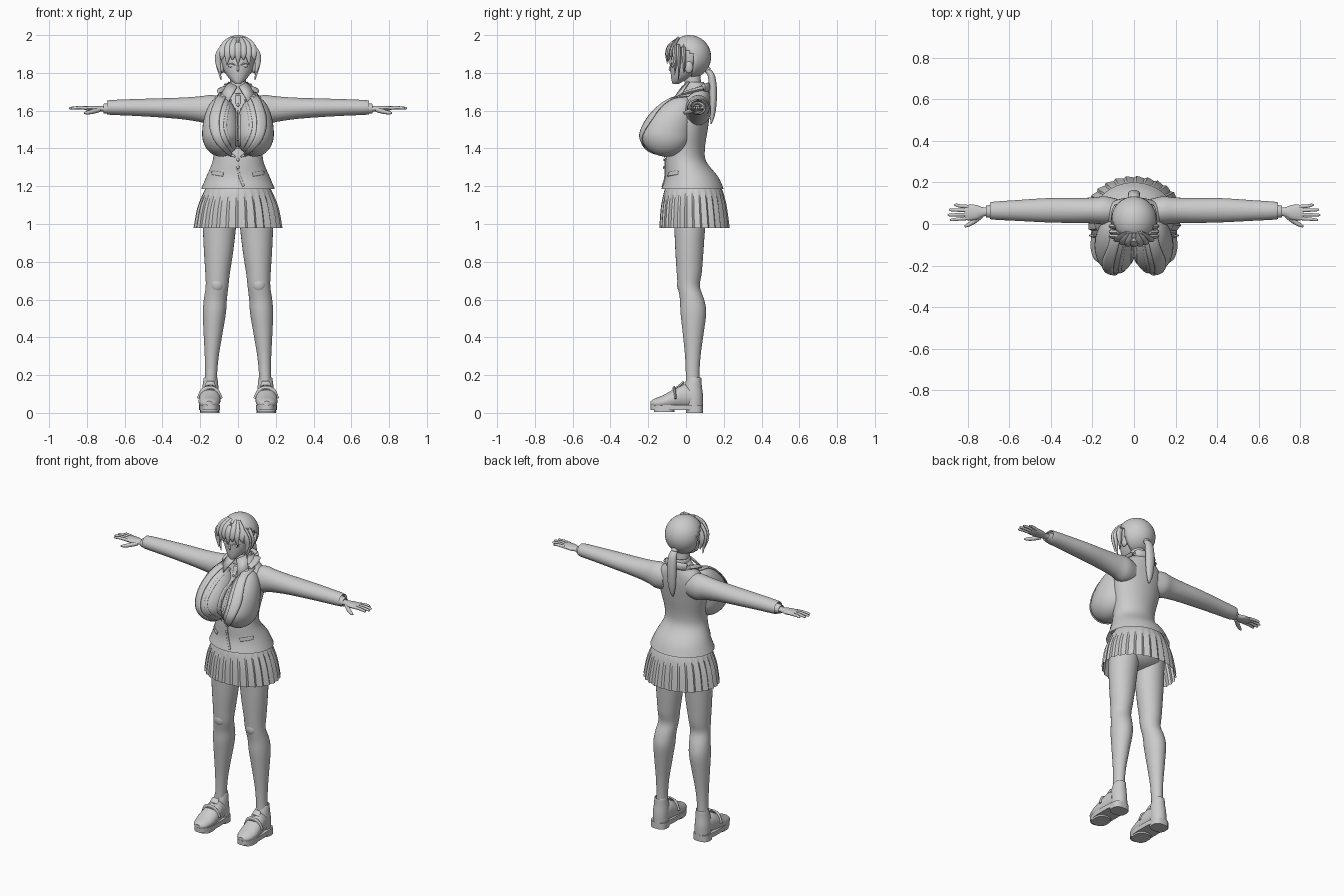
import bpy, bmesh, math
from mathutils import Vector
from mathutils.bvhtree import BVHTree

if "Cube" in bpy.data.objects:
    bpy.data.objects.remove(bpy.data.objects["Cube"])

GREY = bpy.data.materials.new("plain_grey")
GREY.use_nodes = True
GREY.diffuse_color = (0.6, 0.6, 0.6, 1)
GREY.node_tree.nodes["Principled BSDF"].inputs["Base Color"].default_value = (0.6, 0.6, 0.6, 1)


def finish(name, bm, mirror=False, angle=40, thick=0):
    bmesh.ops.recalc_face_normals(bm, faces=bm.faces)
    mesh = bpy.data.meshes.new(name)
    bm.to_mesh(mesh)
    bm.free()
    mesh.materials.append(GREY)
    ob = bpy.data.objects.new(name, mesh)
    bpy.context.collection.objects.link(ob)
    bpy.ops.object.select_all(action='DESELECT')
    ob.select_set(True)
    bpy.context.view_layer.objects.active = ob
    bpy.ops.object.shade_smooth_by_angle(angle=math.radians(angle))
    if thick:
        ob.modifiers.new("thickness", 'SOLIDIFY').thickness = thick
    if mirror:
        mod = ob.modifiers.new("mirror", 'MIRROR')
        mod.use_mirror_merge = False
    return ob


def spline(rows, steps=4):
    """Smooth interpolation through rows of numbers."""
    rows = [Vector(r) for r in rows]
    out = []
    for i in range(len(rows) - 1):
        p0, p1 = rows[max(i - 1, 0)], rows[i]
        p2, p3 = rows[i + 1], rows[min(i + 2, len(rows) - 1)]
        for k in range(steps):
            t = k / steps
            m1, m2 = (p2 - p0) / 2, (p3 - p1) / 2
            out.append(p1 * (2*t**3 - 3*t*t + 1) + m1 * (t**3 - 2*t*t + t)
                       + p2 * (3*t*t - 2*t**3) + m2 * (t**3 - t*t))
    return out + [rows[-1]]


def bridge(bm, loops, closed=True):
    for a, b in zip(loops, loops[1:]):
        n = len(a)
        for i in range(n if closed else n - 1):
            j = (i + 1) % n
            bm.faces.new((a[i], a[j], b[j], b[i]))


def loft(name, rows, axis='z', n=32, caps=(True, True), shape=None, steps=4, **kw):
    """Rows are (position, centre u, centre v, radius u, radius v) along an axis."""
    bm = bmesh.new()
    loops = []
    for t, cu, cv, ru, rv in spline(rows, steps):
        loop = []
        for i in range(n):
            a = math.tau * i / n
            k = shape(i, t) if shape else 1
            u, v = cu + ru * k * math.cos(a), cv + rv * k * math.sin(a)
            loop.append(bm.verts.new({'z': (u, v, t), 'x': (t, u, v), 'y': (u, t, v)}[axis]))
        loops.append(loop)
    bridge(bm, loops)
    for use, loop in zip(caps, (loops[0], loops[-1])):
        if use:
            bm.faces.new(loop)
    return finish(name, bm, **kw)


def tube(name, rows, flat=1.0, n=10, **kw):
    """Tapered tube; rows are (x, y, z, radius)."""
    bm = bmesh.new()
    pts = spline(rows)
    loops = []
    for i, p in enumerate(pts):
        d = (pts[min(i + 1, len(pts) - 1)] - pts[max(i - 1, 0)]).to_3d().normalized()
        ref = Vector((0, 1, 0)) if abs(d.y) < 0.8 else Vector((0, 0, 1))
        u = d.cross(ref).normalized()
        v = d.cross(u)
        loops.append([bm.verts.new(p.to_3d() + p[3] * (u * math.cos(math.tau * k / n)
                      + v * flat * math.sin(math.tau * k / n))) for k in range(n)])
    bridge(bm, loops)
    bm.faces.new(loops[0])
    bm.faces.new(loops[-1])
    return finish(name, bm, **kw)


def ball(name, centre, size, edit=None, **kw):
    bm = bmesh.new()
    bmesh.ops.create_uvsphere(bm, u_segments=32, v_segments=20, radius=1)
    if edit:
        edit(bm)
    for v in bm.verts:
        v.co = Vector(centre) + v.co * Vector(size)
    return finish(name, bm, **kw)


# Jacket body and bust
torso = loft("jacket_body", [(1.185, 0, .035, .195, .165), (1.25, 0, .03, .168, .14),
             (1.33, 0, 0, .135, .108), (1.4, 0, 0, .132, .1), (1.5, 0, .015, .15, .1),
             (1.59, 0, .035, .16, .092), (1.65, 0, .05, .145, .078), (1.7, 0, .055, .09, .068),
             (1.735, 0, .055, .055, .055)], n=48, caps=(False, True))


def bust_shape(bm):
    for v in bm.verts:
        if v.co.z > 0:
            v.co.y += .62 * v.co.z ** 1.3
            v.co.z *= 1.7


busts = [ball(name, (s * .09, -.105, 1.475), (.1, .133, .118), bust_shape)
         for name, s in (("left_bust", 1), ("right_bust", -1))]

# Surface of the jacket, used to lay the tailored details on the cloth
verts, polys = [], []
for ob in [torso] + busts:
    base = len(verts)
    verts += [v.co.copy() for v in ob.data.vertices]
    polys += [[base + i for i in p.vertices] for p in ob.data.polygons]
cloth = BVHTree.FromPolygons(verts, polys)


def on_cloth(x, z, lift):
    hit = cloth.ray_cast(Vector((x, -1, z)), Vector((0, 1, 0)))[0]
    return Vector((x, (hit.y if hit else 0) - lift, z))


def ribbon(name, rows, lift=.005, mirror=True):
    """Cloth strip; rows are (x, z, half width)."""
    bm = bmesh.new()
    pts = spline(rows, 6)
    loops = []
    for i, p in enumerate(pts):
        d = pts[min(i + 1, len(pts) - 1)] - pts[max(i - 1, 0)]
        side = Vector((d[1], -d[0])).normalized()
        loops.append([bm.verts.new(on_cloth(p[0] + side.x * p[2] * k, p[1] + side.y * p[2] * k, lift))
                      for k in (-1, -.5, 0, .5, 1)])
    bridge(bm, loops, closed=False)
    return finish(name, bm, mirror=mirror, thick=.006)


# Lapels, shirt front, pockets and buttons
ribbon("jacket_lapel", [(.075, 1.69, .02), (.105, 1.63, .022), (.125, 1.54, .026),
                        (.105, 1.45, .02), (.05, 1.38, .01), (.015, 1.355, .004)])
ribbon("waistcoat_edge", [(.04, 1.66, .006), (.06, 1.58, .008), (.065, 1.5, .008), (.02, 1.39, .005)])
ribbon("button_placket", [(0, 1.68, .012), (0, 1.55, .012), (0, 1.4, .012)], mirror=False)
ribbon("jacket_closing", [(0, 1.35, .006), (.004, 1.27, .006), (.03, 1.2, .006)], mirror=False)
ribbon("pocket_flap", [(.08, 1.262, .01), (.14, 1.272, .01)])
for i, z in enumerate((1.63, 1.57, 1.51, 1.45, 1.34, 1.3)):
    ball(f"button_{i + 1}", on_cloth(0, z, .009), (.008, .004, .008))

# Collars and neck
loft("neck", [(1.66, 0, .045, .05, .05), (1.72, 0, .04, .042, .043), (1.8, 0, .03, .042, .045)])
loft("shirt_collar", [(1.69, 0, .045, .068, .064), (1.72, 0, .045, .058, .058),
                      (1.752, 0, .045, .05, .05)], caps=(False, False), thick=.006)
tube("jacket_collar", [(0, .118, 1.725, .024), (.055, .105, 1.722, .024), (.088, .05, 1.71, .022),
                       (.085, -.01, 1.69, .02), (.07, -.05, 1.66, .012)], flat=.5, mirror=True)
bm = bmesh.new()
bm.faces.new([bm.verts.new(c) for c in ((.004, -.018, 1.725), (.05, .02, 1.75),
                                       (.085, -.02, 1.69), (.05, -.075, 1.645))])
finish("collar_point", bm, mirror=True, thick=.006)

# Sleeves, cuffs and hands
loft("sleeve", [(.08, .06, 1.6, .06, .07), (.14, .065, 1.603, .068, .08), (.2, .065, 1.608, .062, .068),
                (.3, .065, 1.612, .06, .057), (.42, .066, 1.615, .058, .05), (.56, .065, 1.617, .05, .044),
                (.685, .064, 1.617, .042, .038), (.68, .064, 1.617, .034, .03)], axis='x', mirror=True)
loft("shirt_cuff", [(.66, .062, 1.613, .031, .028), (.708, .06, 1.611, .029, .026),
                    (.706, .06, 1.611, .022, .02)], axis='x', mirror=True)
loft("palm", [(.69, .06, 1.61, .02, .016), (.725, .058, 1.61, .022, .015), (.76, .056, 1.611, .036, .015),
              (.8, .055, 1.613, .037, .012), (.815, .055, 1.614, .033, .008)], axis='x', n=20, mirror=True)
for name, y, reach in (("index_finger", .028, .885), ("middle_finger", .046, .895),
                       ("ring_finger", .065, .89), ("little_finger", .083, .865)):
    tip = .055 + (y - .055) * 1.3
    tube(name, [(.795, y, 1.613, .0095), (.84, (y + tip) / 2, 1.616, .0085),
                (reach - .01, tip, 1.613, .007), (reach, tip, 1.612, .003)], mirror=True)
tube("thumb", [(.735, .04, 1.605, .013), (.77, .012, 1.595, .012), (.8, -.006, 1.589, .009),
               (.815, -.012, 1.587, .004)], mirror=True)

# Pleated skirt with one sharp fold per group of four points
def pleat(i, z):
    return 1 + (0, .015, .03, .045)[i % 4] * min(1, (1.22 - z) / .12) - .02


loft("pleated_skirt", [(1.22, 0, .035, .155, .135), (1.17, 0, .04, .182, .157),
                       (1.08, 0, .042, .212, .172), (.98, 0, .045, .23, .182)],
     n=112, caps=(True, False), shape=pleat, angle=25)
ball("hips", (0, .03, 1.1), (.165, .12, .1))

# Legs
loft("leg", [(1.1, .09, .025, .088, .095), (.98, .098, .02, .087, .082), (.85, .103, .018, .077, .074),
             (.74, .108, .017, .065, .066), (.67, .111, .015, .06, .058), (.6, .12, .032, .061, .064),
             (.53, .125, .039, .061, .068), (.42, .132, .038, .05, .055), (.3, .139, .036, .037, .041),
             (.2, .143, .035, .032, .036), (.12, .146, .035, .034, .038)], mirror=True)
ball("kneecap", (.111, -.018, .68), (.038, .03, .045), mirror=True)

# Loafers
loft("shoe_upper", [(-.187, .152, .05, .018, .012), (-.165, .152, .05, .042, .026), (-.12, .152, .057, .056, .037),
                    (-.07, .15, .07, .057, .052), (-.02, .148, .085, .052, .065), (.03, .147, .085, .046, .06)],
     axis='y', mirror=True)
loft("shoe_heel_counter", [(.03, .147, .042, .046, .048), (.09, .147, .04, .046, .05), (.14, .146, .038, .042, .046),
                           (.185, .145, .045, .036, .036), (.18, .145, .045, .032, .032)], mirror=True)


def sole(name, y0, y1, low, high, wide):
    bm = bmesh.new()
    mid, half = (y0 + y1) / 2, (y1 - y0) / 2
    loops = []
    for z in (low, high):
        loop = []
        for i in range(32):
            a = math.tau * i / 32
            c, s = math.cos(a), math.sin(a)
            x = .15 + wide * math.copysign(abs(c) ** .75, c)
            loop.append(bm.verts.new((x, mid + half * math.copysign(abs(s) ** .75, s), z)))
        loops.append(loop)
    bridge(bm, loops)
    for loop in loops:
        bm.faces.new(loop)
    finish(name, bm, mirror=True)


sole("shoe_sole", -.188, .09, .014, .042, .056)
sole("shoe_heel", 0, .09, 0, .04, .052)
sole("shoe_tread", -.17, -.06, .004, .02, .05)
tube("loafer_strap", [(.092, -.055, .075, .012), (.115, -.06, .118, .013), (.15, -.064, .13, .013),
                      (.185, -.06, .118, .013), (.206, -.055, .075, .012)], flat=.5, mirror=True)
tube("shoe_tongue", [(.147, -.07, .12, .022), (.147, -.035, .14, .028), (.147, -.012, .165, .022)],
     flat=.35, mirror=True)

# Head and face
loft("head", [(1.742, 0, -.055, .014, .016), (1.758, 0, -.042, .034, .034), (1.785, 0, -.018, .058, .062),
              (1.82, 0, -.002, .077, .08), (1.87, 0, .01, .088, .092), (1.93, 0, .02, .085, .092),
              (1.97, 0, .02, .05, .06)], n=40)
tube("nose", [(0, -.076, 1.85, .004), (0, -.086, 1.82, .006), (0, -.08, 1.81, .004)])
ball("mouth", (0, -.072, 1.782), (.014, .006, .003))
ball("eye", (.036, -.07, 1.838), (.018, .008, .009), mirror=True)
tube("eyelid", [(.014, -.081, 1.841, .002), (.035, -.079, 1.85, .003), (.06, -.06, 1.844, .002)], mirror=True)
ball("ear", (.084, .015, 1.83), (.012, .022, .032), mirror=True)


# Hair cap open over the face, fringe, side locks and ponytail
def open_face(bm):
    gone = [f for f in bm.faces if f.calc_center_median().z < .25 - .5 * f.calc_center_median().y
            and f.calc_center_median().y < .1]
    bmesh.ops.delete(bm, geom=gone, context='FACES')


ball("hair_cap", (0, .018, 1.885), (.11, .115, .115), open_face, thick=.006)
for i in range(7):
    x = (i - 3) * .027
    y = -.102 + 3.5 * x * x
    drop = 1.845 if i % 2 else 1.868
    tube(f"fringe_lock_{i + 1}", [(x * .4, -.04, 1.982, .014), (x * .85, y + .016, 1.945, .021),
                                 (x, y, 1.9, .018), (x * 1.1, y + .004, drop, .002)], flat=.5)
for i, (y, drop) in enumerate(((-.06, 1.79), (-.04, 1.762), (-.012, 1.8))):
    tube(f"side_lock_{i + 1}", [(.07, y, 1.945, .016), (.098, y, 1.9, .02), (.104, y + .004, 1.85, .015),
                                (.09, y, drop, .002)], flat=.6, mirror=True)
ball("hair_tie", (0, .112, 1.818), (.02, .018, .018))
tube("ponytail", [(0, .1, 1.82, .014), (0, .132, 1.79, .026), (0, .143, 1.71, .03), (0, .142, 1.62, .026),
                  (0, .138, 1.56, .015), (0, .132, 1.53, .003)], flat=.7, n=16)
